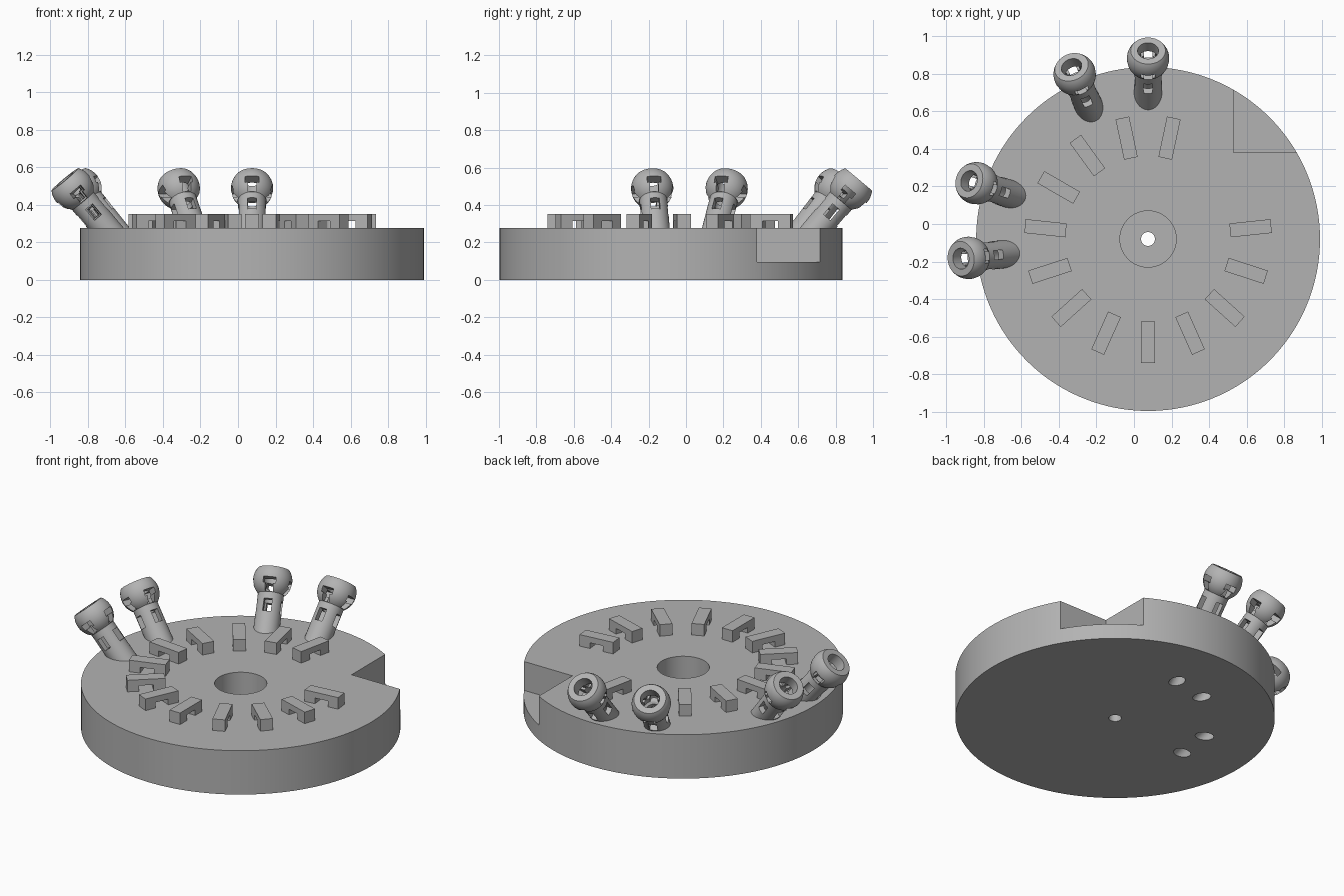
import bpy, bmesh
from math import radians, cos, sin, sqrt
from mathutils import Matrix, Vector

if "Cube" in bpy.data.objects:
    bpy.data.objects.remove(bpy.data.objects["Cube"], do_unlink=True)

CENTRE = Vector((0.075, -0.08, 0))
DISC_R, DISC_H = 0.917, 0.278
TILT, BALL_R, STEM_R = radians(40), 0.113, 0.075

grey = bpy.data.materials.new("plain grey")
grey.use_nodes = True
grey.diffuse_color = (0.45, 0.45, 0.45, 1)
grey.node_tree.nodes["Principled BSDF"].inputs["Base Color"].default_value = grey.diffuse_color


def add(name, bm):
    mesh = bpy.data.meshes.new(name)
    bmesh.ops.recalc_face_normals(bm, faces=bm.faces)
    bm.to_mesh(mesh)
    bm.free()
    mesh.materials.append(grey)
    obj = bpy.data.objects.new(name, mesh)
    bpy.context.collection.objects.link(obj)
    return obj


def cylinder(name, r, z0, z1, matrix=Matrix(), sides=48):
    bm = bmesh.new()
    bmesh.ops.create_cone(bm, cap_ends=True, segments=sides, radius1=r, radius2=r, depth=z1 - z0,
                          matrix=matrix @ Matrix.Translation((0, 0, (z0 + z1) / 2)))
    return add(name, bm)


def box(name, low, high):
    low, high = Vector(low), Vector(high)
    bm = bmesh.new()
    bmesh.ops.create_cube(bm, size=1, matrix=Matrix.Translation((low + high) / 2)
                          @ Matrix.Diagonal((*(high - low), 1)))
    return add(name, bm)


def select_only(obj):
    bpy.ops.object.select_all(action='DESELECT')
    obj.select_set(True)
    bpy.context.view_layer.objects.active = obj


def cut(obj, cutter):
    mod = obj.modifiers.new("cut", 'BOOLEAN')
    mod.operation, mod.solver, mod.object = 'DIFFERENCE', 'EXACT', cutter
    select_only(obj)
    bpy.ops.object.modifier_apply(modifier=mod.name)
    bpy.data.objects.remove(cutter, do_unlink=True)


def smooth(obj):
    select_only(obj)
    bpy.ops.object.shade_smooth_by_angle(angle=radians(30))


def socket_matrix(angle):
    a = radians(angle)
    spot = CENTRE + Vector((0.962 * cos(a), 0.962 * sin(a), 0.487))
    return Matrix.Translation(spot) @ Matrix.Rotation(a, 4, 'Z') @ Matrix.Rotation(TILT, 4, 'Y')


SOCKET_ANGLES = (90, 114, 162, 186)

# Base disc with stepped centre hole, corner notch and tilted bores
at_centre = Matrix.Translation(CENTRE)
disc = cylinder("base_disc", DISC_R, 0, DISC_H, at_centre, 160)
cut(disc, cylinder("well_cutter", 0.15, 0.06, 0.4, at_centre, 64))
cut(disc, cylinder("pin_cutter", 0.037, -0.1, 0.2, at_centre, 32))
cut(disc, box("notch_cutter", (0.53, 0.38, 0.095), (1.2, 1.2, 0.5)))
for angle in SOCKET_ANGLES:
    cut(disc, cylinder("bore_cutter", 0.042, -0.8, -0.2, socket_matrix(angle), 32))
smooth(disc)

# Ring of small bridges, leaving out the two places beside the notch
bm = bmesh.new()
h, half, gap = 0.074, 0.11, 0.042
outline = [(-half, 0), (-half, h), (half, h), (half, 0), (gap, 0), (gap, 0.037), (-gap, 0.037), (-gap, 0)]
face = bm.faces.new([bm.verts.new((x, -0.037, z)) for x, z in outline])
new = bmesh.ops.extrude_face_region(bm, geom=[face])["geom"]
bmesh.ops.translate(bm, vec=(0, 0.074, 0), verts=[v for v in new if isinstance(v, bmesh.types.BMVert)])
bridge = add("bridge", bm)
slots = [6 + 24 * i for i in range(15) if i not in (1, 2)]
for i, angle in enumerate(slots):
    a = radians(angle)
    obj = bridge if i == 0 else bridge.copy()
    if i:
        bpy.context.collection.objects.link(obj)
    obj.name = f"bridge_{i + 1}"
    obj.location = CENTRE + Vector((0.55 * cos(a), 0.55 * sin(a), DISC_H - 0.001))
    obj.rotation_euler.z = a

# Hollow ball socket on a tube stem, lathed around its own axis
FLAT = 0.065
neck = -sqrt(BALL_R ** 2 - STEM_R ** 2)
profile = [(0.041, -0.36), (STEM_R, -0.36)]
for i in range(17):
    z = neck + (FLAT - neck) * i / 16
    profile.append((sqrt(BALL_R ** 2 - z * z), z))
profile += [(0.056, FLAT), (0.056, -0.08), (0.041, -0.09)]
bm = bmesh.new()
verts = [bm.verts.new((r, 0, z)) for r, z in profile]
edges = [bm.edges.new((v, verts[(i + 1) % len(verts)])) for i, v in enumerate(verts)]
bmesh.ops.spin(bm, geom=verts + edges, cent=(0, 0, 0), axis=(0, 0, 1),
               angle=radians(360), steps=48, use_merge=True)
bmesh.ops.remove_doubles(bm, verts=bm.verts, dist=0.0001)
socket = add("ball_socket", bm)

# T slots in the ball and windows in the stem, on all four sides
for width, low, high in ((0.037, -0.039, -0.005), (0.023, -0.082, -0.03), (0.024, -0.2, -0.125)):
    cut(socket, box("slot_cutter", (-0.2, -width, low), (0.2, width, high)))
    cut(socket, box("slot_cutter", (-width, -0.2, low), (width, 0.2, high)))
smooth(socket)

for i, angle in enumerate(SOCKET_ANGLES):
    obj = socket if i == 0 else socket.copy()
    if i:
        bpy.context.collection.objects.link(obj)
    obj.name = f"ball_socket_{i + 1}"
    obj.matrix_world = socket_matrix(angle)
